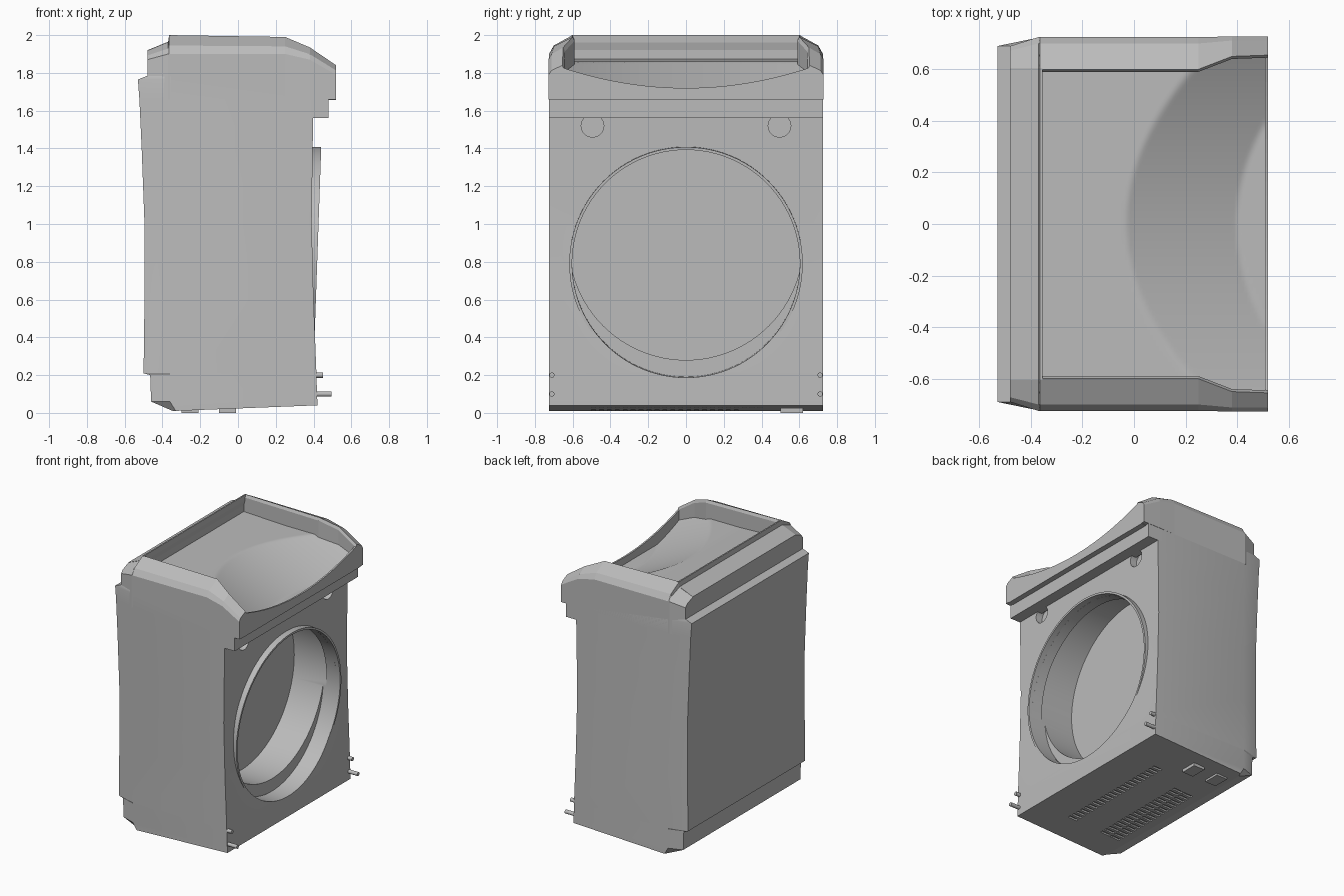
import bpy, bmesh, math
from mathutils import Matrix, Vector

cube = bpy.data.objects.get("Cube")
if cube:
    bpy.data.objects.remove(cube, do_unlink=True)

grey = bpy.data.materials.new("light_grey")
grey.use_nodes = True
grey.diffuse_color = (0.5, 0.5, 0.5, 1)
grey.node_tree.nodes["Principled BSDF"].inputs["Base Color"].default_value = (0.5, 0.5, 0.5, 1)


def finish(name, bm, smooth=False, solid=True):
    if solid:
        bmesh.ops.recalc_face_normals(bm, faces=bm.faces)
    me = bpy.data.meshes.new(name)
    bm.to_mesh(me)
    bm.free()
    ob = bpy.data.objects.new(name, me)
    bpy.context.collection.objects.link(ob)
    me.materials.append(grey)
    if smooth:
        bpy.ops.object.select_all(action='DESELECT')
        ob.select_set(True)
        bpy.context.view_layer.objects.active = ob
        bpy.ops.object.shade_smooth_by_angle(angle=math.radians(30))
    return ob


def loft(name, rings):
    """Closed solid through rings of equal point count."""
    bm = bmesh.new()
    vs = [[bm.verts.new(p) for p in r] for r in rings]
    n = len(vs[0])
    for a, b in zip(vs, vs[1:]):
        for i in range(n):
            j = (i + 1) % n
            bm.faces.new((a[i], a[j], b[j], b[i]))
    bm.faces.new(vs[0])
    bm.faces.new(vs[-1])
    return finish(name, bm)


def add_box(bm, x0, x1, y0, y1, z0, z1):
    m = Matrix.Translation(((x0 + x1) / 2, (y0 + y1) / 2, (z0 + z1) / 2))
    bmesh.ops.create_cube(bm, size=1, matrix=m @ Matrix.Diagonal((x1 - x0, y1 - y0, z1 - z0, 1)))


def box(name, *dims):
    bm = bmesh.new()
    add_box(bm, *dims)
    return finish(name, bm)


def add_rod(bm, x0, x1, y, z, r, seg):
    m = Matrix.Translation(((x0 + x1) / 2, y, z)) @ Matrix.Rotation(math.pi / 2, 4, 'Y')
    bmesh.ops.create_cone(bm, cap_ends=True, segments=seg, radius1=r, radius2=r,
                          depth=x1 - x0, matrix=m)


def cut(target, bm):
    cutter = finish("cutter", bm)
    cutter.hide_render = True
    mod = target.modifiers.new("cut", 'BOOLEAN')
    mod.operation, mod.solver, mod.object = 'DIFFERENCE', 'EXACT', cutter
    bpy.context.view_layer.objects.active = target
    bpy.ops.object.modifier_apply(modifier=mod.name)
    bpy.data.objects.remove(cutter, do_unlink=True)


def underside(x):
    return 0.01 + 0.03 * (x + 0.345) / 0.765


# Cabinet: horizontal sections (height, front x, shoulder x, back x)
W = 0.725
levels = [(None, 0.42, -0.33, -0.345), (0.06, 0.42, -0.36, -0.46), (0.2, 0.415, -0.36, -0.465),
          (0.21, 0.415, -0.36, -0.50), (0.6, 0.40, -0.36, -0.495), (1.0, 0.39, -0.36, -0.495),
          (1.4, 0.395, -0.36, -0.51), (1.765, 0.40, -0.36, -0.53), (1.785, 0.40, -0.36, -0.48)]
rings = []
for z, xf, xs, xb in levels:
    if z and z > 1.7:
        xf = -0.355
        xs = -0.36
    plan = [(xf, -W), (xf, W), (xs, W), (xb, 0.69), (xb, -0.69), (xs, -W)]
    rings.append([(x, y, z if z else underside(x)) for x, y in plan])
    if z == 1.4:
        # Top deck under the hopper keeps the full depth
        rings.append([(0.40 if x > 0 else (x if x > -0.4 else -0.522), y, 1.66) for x, y in plan])
cabinet = loft("cabinet", rings)

# Drum chamber and round mouth
bm = bmesh.new()
add_rod(bm, 0.03, 0.32, 0, 0.90, 0.62, 96)
cut(cabinet, bm)
bm = bmesh.new()
add_rod(bm, 0.28, 0.60, 0, 0.79, 0.603, 96)
cut(cabinet, bm)

# Round finger recesses below the ledge and vent slots in the underside
bm = bmesh.new()
for s in (-1, 1):
    add_rod(bm, 0.345, 0.5, s * 0.495, 1.52, 0.06, 32)
for i in range(22):
    y = -0.5 + i * 0.042
    add_box(bm, 0.09, 0.16, y, y + 0.02, -0.02, underside(0.12) + 0.012)
for i in range(19):
    y = -0.5 + i * 0.042
    for x in (-0.285, -0.2):
        add_box(bm, x, x + 0.075, y, y + 0.02, -0.02, underside(x) + 0.012)
cut(cabinet, bm)
bpy.ops.object.select_all(action='DESELECT')
cabinet.select_set(True)
bpy.context.view_layer.objects.active = cabinet
bpy.ops.object.shade_smooth_by_angle(angle=math.radians(20))

# Foot pads
for k, x in enumerate((-0.3, -0.1)):
    box("foot_pad_%d" % (k + 1), x, x + 0.09, 0.5, 0.62, 0.0, 0.03)

# Tilted mouth ring
bm = bmesh.new()
prof = [(0.603, -0.10), (0.603, 0.012), (0.618, 0.012), (0.618, -0.10)]
N = 96
tilt = Matrix.Translation((0.407, 0, 0.79)) @ Matrix.Rotation(math.radians(2.0), 4, 'Y')
loops = []
for i in range(N):
    a = 2 * math.pi * i / N
    loops.append([bm.verts.new(tilt @ Vector((d, r * math.cos(a), r * math.sin(a)))) for r, d in prof])
for i in range(N):
    a, b = loops[i], loops[(i + 1) % N]
    for j in range(4):
        k = (j + 1) % 4
        bm.faces.new((a[j], a[k], b[k], b[j]))
finish("mouth_ring", bm, smooth=True)

# Ledge and lip under the scoop
box("front_ledge", 0.36, 0.48, -W, W, 1.56, 1.66)
box("lip_base", 0.38, 0.52, -0.70, 0.70, 1.656, 1.664)
arc = [(0.66 * (1 - i / 12), 1.72 + 0.11 * (1 - i / 12) ** 2) for i in range(25)]
lip = [(-0.66, 1.66), (0.66, 1.66)] + arc
loft("front_lip", [[(x, y, z) for y, z in lip] for x in (0.508, 0.52)])

# Hopper side rails: (x, outer y, outer z, inner y, inner z)
stations = [(-0.48, 0.69, 1.87, 0.60, 1.92), (-0.37, W, 1.90, 0.60, 1.965),
            (-0.365, W, 1.90, 0.60, 2.0), (0.25, W, 1.90, 0.60, 1.99),
            (0.38, 0.727, 1.87, 0.65, 1.935), (0.52, 0.727, 1.79, 0.655, 1.84)]
for s, side in ((1, "left"), (-1, "right")):
    loft("hopper_rail_" + side,
         [[(x, s * yo, 1.66), (x, s * yo, zo), (x, s * (yo * 0.8 + yi * 0.2), zo * 0.55 + zi * 0.45),
           (x, s * yi, zi), (x, s * (yi - 0.01), zi - 0.02), (x, s * (yi - 0.01), 1.66)]
          for x, yo, zo, yi, zi in stations])

# Hopper back rail
back = [(-0.48, 1.70), (-0.48, 1.92), (-0.37, 1.965), (-0.365, 2.0), (-0.355, 2.0),
        (-0.355, 1.96), (-0.365, 1.92), (-0.365, 1.70)]
loft("hopper_back_rail", [[(x, y, z) for x, z in back] for y in (-0.605, 0.605)])

# Hopper floor: flat tray dished by a forward-sloping scoop
bm = bmesh.new()
NX, NY = 72, 64
bmesh.ops.create_grid(bm, x_segments=NX, y_segments=NY, size=0.5)
for v in bm.verts:
    x = -0.365 + (v.co.x + 0.5) * 0.875
    y = v.co.y * 1.32
    tray = 1.86 + 0.04 * max(0, -0.03 - x)
    scoop = 1.86 - 0.45 * (x + 0.03) + 0.32 * y * y
    v.co = (x, y, max(1.667, min(tray, scoop)))
finish("hopper_floor", bm, smooth=True, solid=False)

# Hinge pins at the lower front corners
for s, side in ((1, "left"), (-1, "right")):
    bm = bmesh.new()
    add_rod(bm, 0.40, 0.495, s * 0.71, 0.10, 0.014, 16)
    add_rod(bm, 0.40, 0.45, s * 0.71, 0.20, 0.014, 16)
    finish("hinge_pins_" + side, bm, smooth=True)
